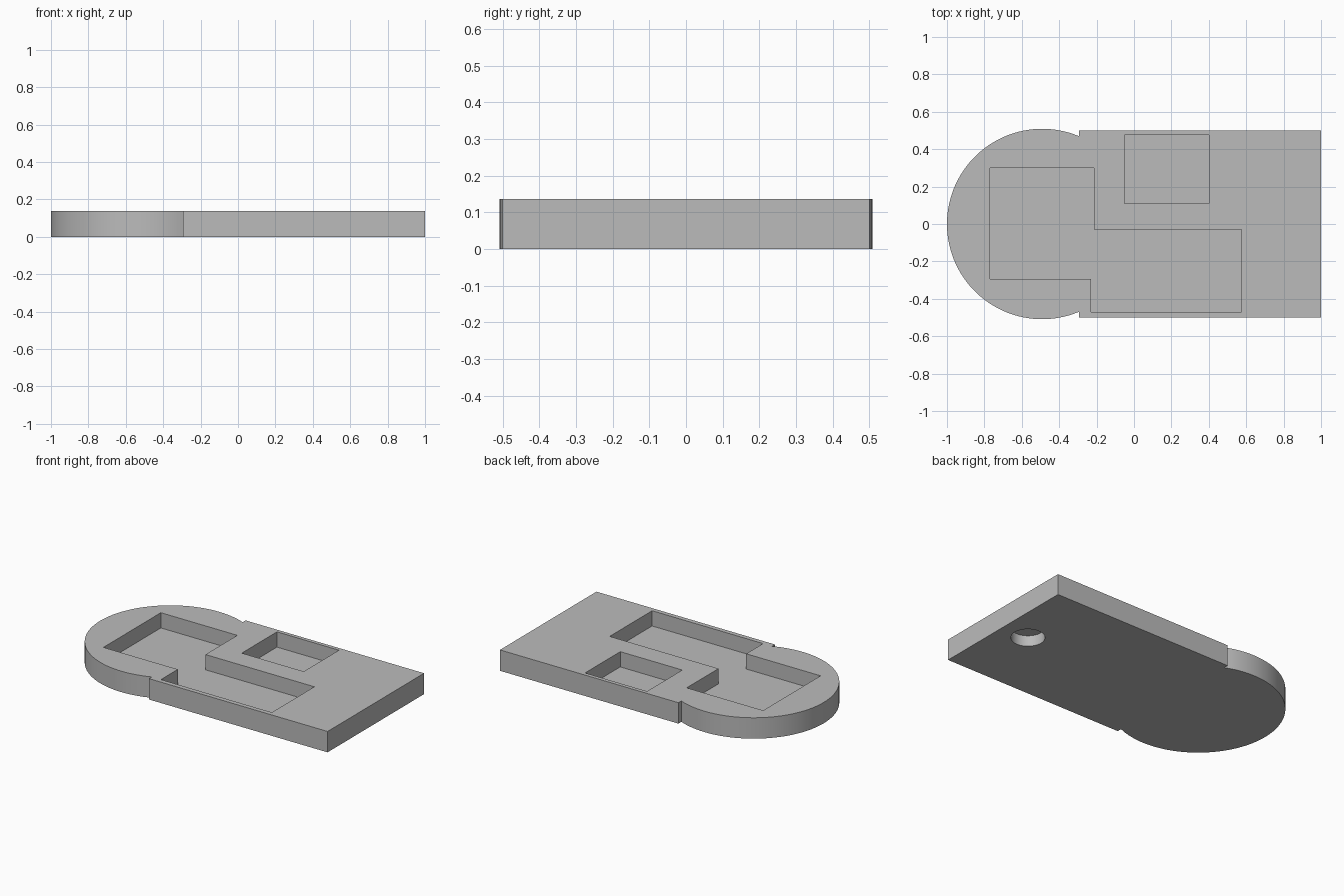
import bpy, bmesh
from math import cos, sin, asin, pi, radians

HEIGHT = 0.137
FLOOR = 0.037          # height of the pocket floors
HALF = 0.5             # half width of the square end
NECK = -0.295          # where the round end meets the square end
CX, R = -0.491, 0.509  # round end

if "Cube" in bpy.data.objects:
    bpy.data.objects.remove(bpy.data.objects["Cube"])

grey = bpy.data.materials.new("plain grey")
grey.use_nodes = True
colour = (0.5, 0.5, 0.5, 1)
grey.diffuse_color = colour
grey.node_tree.nodes["Principled BSDF"].inputs["Base Color"].default_value = colour


def prism(name, outline, z0, z1):
    """Extrude a flat outline from z0 to z1."""
    bm = bmesh.new()
    face = bm.faces.new([bm.verts.new((x, y, z0)) for x, y in outline])
    top = bmesh.ops.extrude_face_region(bm, geom=[face])["geom"]
    bmesh.ops.translate(bm, vec=(0, 0, z1 - z0),
                        verts=[v for v in top if isinstance(v, bmesh.types.BMVert)])
    bmesh.ops.recalc_face_normals(bm, faces=bm.faces)
    mesh = bpy.data.meshes.new(name)
    bm.to_mesh(mesh)
    bm.free()
    mesh.materials.append(grey)
    obj = bpy.data.objects.new(name, mesh)
    bpy.context.collection.objects.link(obj)
    return obj


def rectangle(x0, x1, y0, y1):
    return [(x0, y0), (x1, y0), (x1, y1), (x0, y1)]


def arc(cx, r, start, end, steps):
    return [(cx + r * cos(start + (end - start) * i / steps),
             r * sin(start + (end - start) * i / steps)) for i in range(steps + 1)]


# Plate: square end joined to a round end, with a small step at the neck
a = pi / 2 - asin((NECK - CX) / R)
outline = [(NECK, -HALF), (1, -HALF), (1, HALF), (NECK, HALF)]
outline += arc(CX, R, a, 2 * pi - a, 72)
plate = prism("plate", outline, 0, HEIGHT)

# Pockets in the top and a blind round hole underneath
stepped = [(-0.77, 0.30), (-0.77, -0.295), (-0.23, -0.295), (-0.23, -0.47),
           (0.575, -0.47), (0.575, -0.03), (-0.215, -0.03), (-0.215, 0.30)]
cutters = [
    prism("stepped_pocket_cutter", stepped, FLOOR, HEIGHT + 0.1),
    prism("small_pocket_cutter", rectangle(-0.05, 0.40, 0.11, 0.475), FLOOR, HEIGHT + 0.1),
    prism("round_hole_cutter", arc(0.81, 0.1, 0, 2 * pi, 48)[:-1], -0.1, 0.07),
]

bpy.ops.object.select_all(action="DESELECT")
bpy.context.view_layer.objects.active = plate
plate.select_set(True)
for cutter in cutters:
    cutter.hide_render = True
    mod = plate.modifiers.new(cutter.name, "BOOLEAN")
    mod.operation = "DIFFERENCE"
    mod.solver = "EXACT"
    mod.object = cutter
    bpy.ops.object.modifier_apply(modifier=mod.name)
    bpy.data.objects.remove(cutter)

bpy.ops.object.shade_smooth_by_angle(angle=radians(30))
